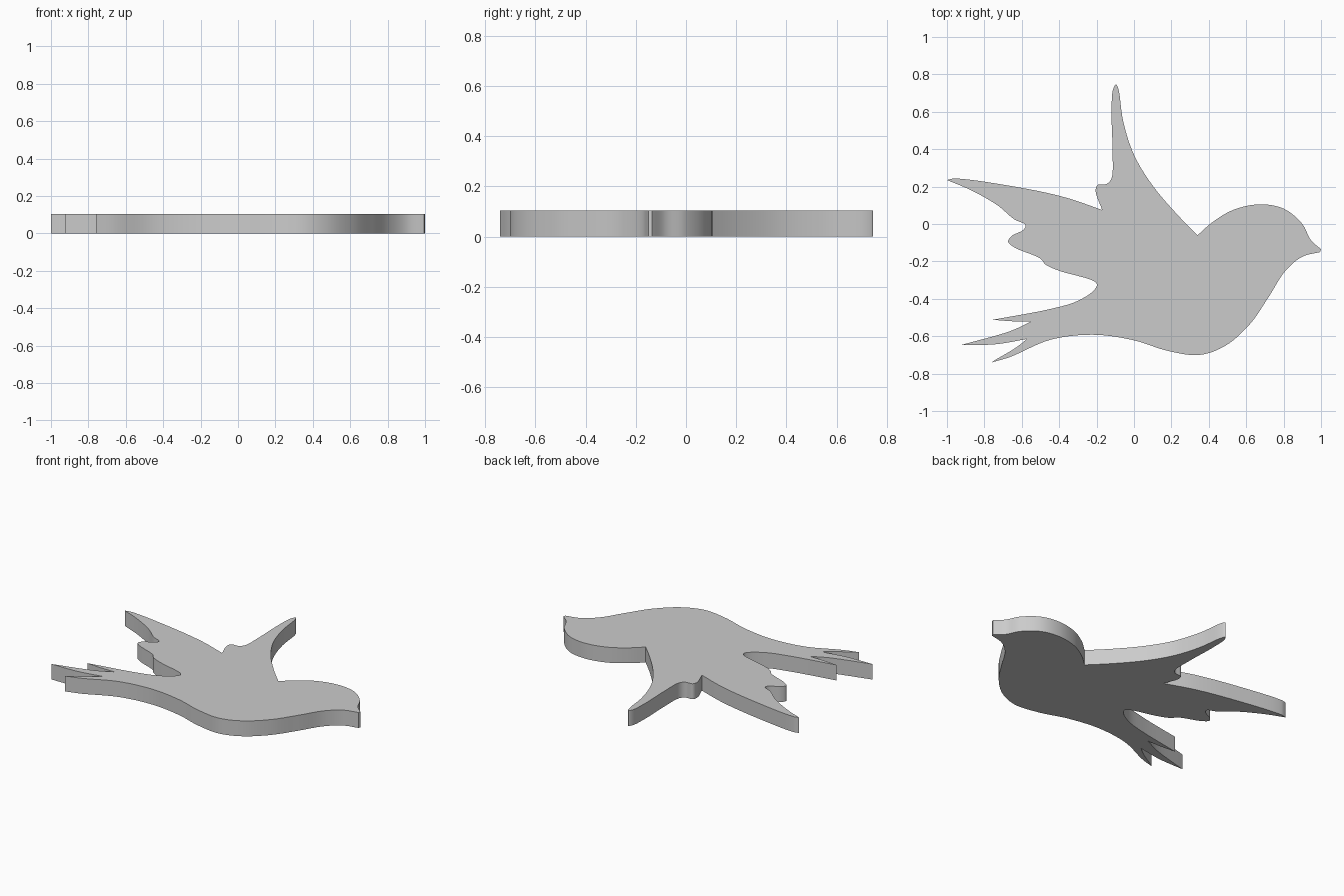
import bpy, bmesh, math
from mathutils import Vector

if "Cube" in bpy.data.objects:
    bpy.data.objects.remove(bpy.data.objects["Cube"])

THICKNESS = 0.103

# Outline runs, each smooth inside and meeting the next at a sharp corner
HEAD_TOP = [(1.0, -0.135), (0.945, -0.085), (0.90, 0.0), (0.80, 0.082), (0.67, 0.105),
            (0.53, 0.075), (0.42, 0.01), (0.34, -0.06)]
UPPER_WING_FRONT = [(0.34, -0.06), (0.23, 0.052), (0.10, 0.205), (0.0, 0.37), (-0.058, 0.55),
                    (-0.083, 0.72), (-0.096, 0.745), (-0.112, 0.72), (-0.12, 0.6),
                    (-0.115, 0.4), (-0.12, 0.245), (-0.145, 0.215), (-0.195, 0.208),
                    (-0.205, 0.175), (-0.17, 0.075)]
REAR_WING_TOP = [(-0.17, 0.075), (-0.36, 0.14), (-0.6, 0.193), (-0.96, 0.243), (-1.0, 0.235)]
REAR_WING_LOW = [(-1.0, 0.235), (-0.87, 0.18), (-0.73, 0.10), (-0.64, 0.025), (-0.58, -0.005),
                 (-0.59, -0.03), (-0.655, -0.065), (-0.673, -0.095), (-0.64, -0.125),
                 (-0.50, -0.185), (-0.475, -0.215), (-0.40, -0.25), (-0.215, -0.305),
                 (-0.198, -0.325), (-0.22, -0.36), (-0.31, -0.415), (-0.45, -0.455),
                 (-0.755, -0.512)]
TAIL = [[(-0.755, -0.512), (-0.65, -0.52), (-0.548, -0.52)],
        [(-0.548, -0.52), (-0.66, -0.572), (-0.925, -0.647)],
        [(-0.925, -0.647), (-0.74, -0.643), (-0.572, -0.615)],
        [(-0.572, -0.615), (-0.63, -0.66), (-0.76, -0.737)]]
BELLY = [(-0.76, -0.74), (-0.66, -0.71), (-0.45, -0.62), (-0.22, -0.592), (0.0, -0.622),
         (0.18, -0.678), (0.35, -0.70), (0.49, -0.65), (0.62, -0.535), (0.72, -0.39),
         (0.81, -0.25), (0.90, -0.175), (0.995, -0.15)]


def smooth_run(points, steps=8):
    """Centripetal spline through the points, without the last point."""
    p = [Vector(q) for q in points]
    p = [2 * p[0] - p[1]] + p + [2 * p[-1] - p[-2]]
    out = []
    for i in range(1, len(p) - 2):
        a, b, c, d = p[i - 1:i + 3]
        t0 = 0.0
        t1 = t0 + math.sqrt((b - a).length)
        t2 = t1 + math.sqrt((c - b).length)
        t3 = t2 + math.sqrt((d - c).length)
        for s in range(steps):
            t = t1 + (t2 - t1) * s / steps
            ab = a.lerp(b, (t - t0) / (t1 - t0))
            bc = b.lerp(c, (t - t1) / (t2 - t1))
            cd = c.lerp(d, (t - t2) / (t3 - t2))
            abc = ab.lerp(bc, (t - t0) / (t2 - t0))
            bcd = bc.lerp(cd, (t - t1) / (t3 - t1))
            out.append(abc.lerp(bcd, (t - t1) / (t2 - t1)))
    return out


# Flat bird silhouette, extruded to a plate
outline = []
for run in [HEAD_TOP, UPPER_WING_FRONT, REAR_WING_TOP, REAR_WING_LOW, *TAIL, BELLY]:
    outline += smooth_run(run)
outline.append(Vector(BELLY[-1]))

bm = bmesh.new()
base = bm.faces.new([bm.verts.new((v.x, v.y, 0)) for v in outline])
bmesh.ops.remove_doubles(bm, verts=bm.verts, dist=0.0005)
result = bmesh.ops.extrude_face_region(bm, geom=list(bm.faces), use_keep_orig=True)
top = [g for g in result["geom"] if isinstance(g, bmesh.types.BMVert)]
bmesh.ops.translate(bm, verts=top, vec=(0, 0, THICKNESS))
bmesh.ops.recalc_face_normals(bm, faces=bm.faces)
bmesh.ops.triangulate(bm, faces=[f for f in bm.faces if len(f.verts) > 4])

mesh = bpy.data.meshes.new("bird_plate")
bm.to_mesh(mesh)
bm.free()
bird = bpy.data.objects.new("bird_plate", mesh)
bpy.context.collection.objects.link(bird)

# Soft rim, crisp top and bottom edges
bpy.context.view_layer.objects.active = bird
bird.select_set(True)
bpy.ops.object.shade_smooth_by_angle(angle=math.radians(30))
